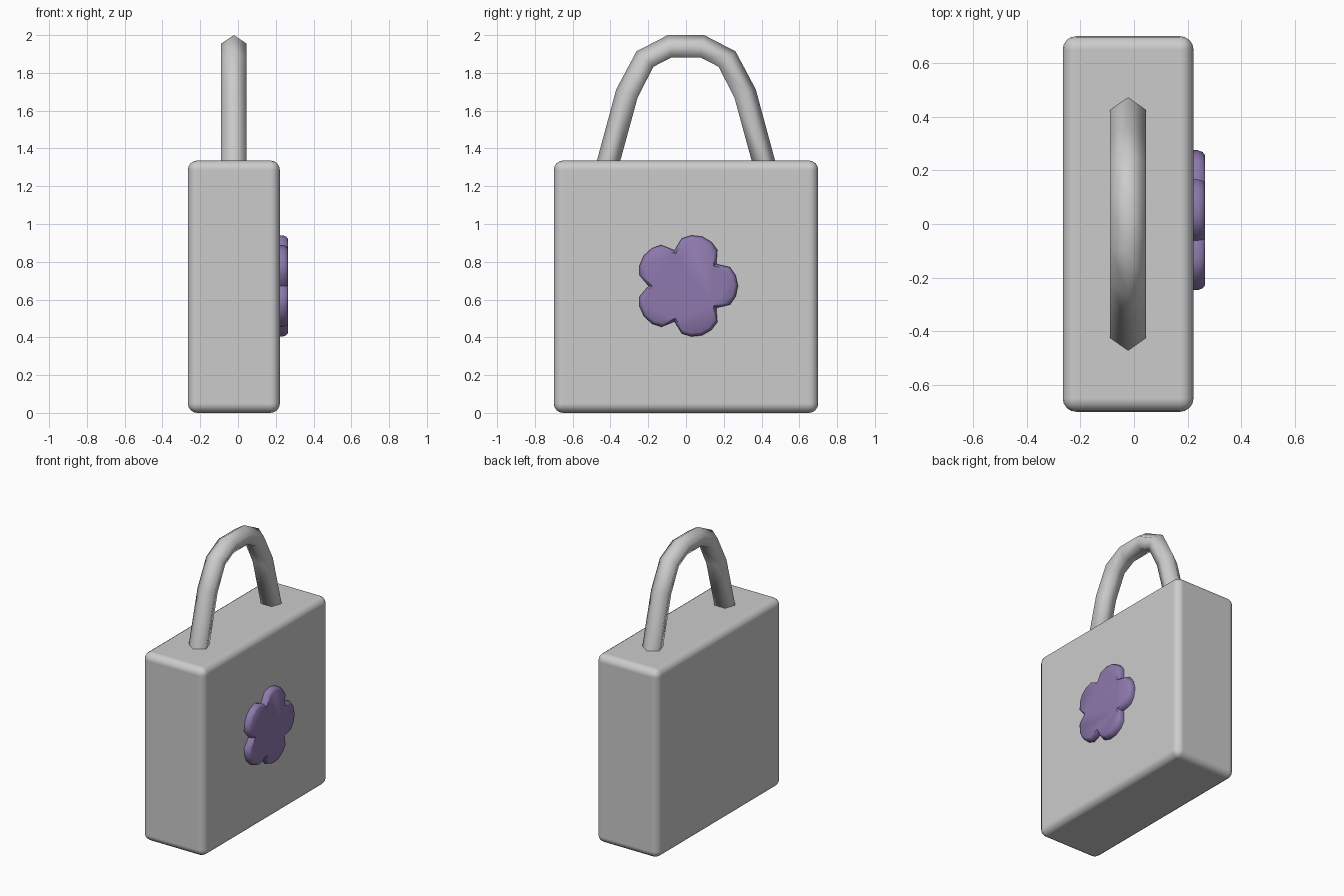
import bpy, bmesh
from math import radians, cos, sin

if "Cube" in bpy.data.objects:
    bpy.data.objects.remove(bpy.data.objects["Cube"])


def finish(name, bm, angle=40):
    bmesh.ops.recalc_face_normals(bm, faces=bm.faces)
    mesh = bpy.data.meshes.new(name)
    bm.to_mesh(mesh)
    bm.free()
    ob = bpy.data.objects.new(name, mesh)
    bpy.context.collection.objects.link(ob)
    bpy.ops.object.select_all(action='DESELECT')
    ob.select_set(True)
    bpy.context.view_layer.objects.active = ob
    bpy.ops.object.shade_smooth_by_angle(angle=radians(angle))
    return ob


def loft(rings):
    """Skin a list of equal-length rings and cap both ends."""
    bm = bmesh.new()
    loops = [[bm.verts.new(p) for p in ring] for ring in rings]
    n = len(loops[0])
    for a, b in zip(loops, loops[1:]):
        for i in range(n):
            j = (i + 1) % n
            bm.faces.new((a[i], a[j], b[j], b[i]))
    bm.faces.new(loops[0])
    bm.faces.new(loops[-1])
    return bm


# Body: rounded slab
CX = -0.022
bm = bmesh.new()
bmesh.ops.create_cube(bm, size=1)
for v in bm.verts:
    v.co = (CX + v.co.x * 0.487, v.co.y * 1.4, (v.co.z + 0.5) * 1.336)
body = finish("bag_body", bm, 180)
bev = body.modifiers.new("rounded_edges", 'BEVEL')
bev.width = 0.05
bev.segments = 4
bev.harden_normals = True

# Handle: five-sided tube, outer and inner outline points (y, z) of one half
half = [((0.473, 1.33), (0.349, 1.33)),
        ((0.369, 1.714), (0.256, 1.67)),
        ((0.262, 1.914), (0.172, 1.833)),
        ((0.096, 2.0), (0.078, 1.881))]
path = half + [tuple((-y, z) for y, z in pair) for pair in reversed(half)]
section = [(0, 0), (0.0675, 0.38), (0.042, 1), (-0.042, 1), (-0.0675, 0.38)]
rings = []
for (oy, oz), (iy, iz) in path:
    rings.append([(CX + dx, oy + (iy - oy) * t, oz + (iz - oz) * t)
                  for dx, t in section])
finish("handle", loft(rings), 80)

# Flower badge: five rounded petals with a softened front rim
petal = [(-36, 0.198), (-23, 0.253), (-12, 0.269), (0, 0.275),
         (12, 0.269), (23, 0.253)]
outline = [(radians(72 * k + a), r) for k in range(5) for a, r in petal]
rings = [[(x, (r - inset) * cos(a), 0.672 + (r - inset) * sin(a))
          for a, r in outline]
         for x, inset in ((0.215, 0), (0.238, 0), (0.256, 0.007), (0.265, 0.019))]
flower = finish("flower_badge", loft(rings), 45)
mat = bpy.data.materials.new("purple")
mat.diffuse_color = (0.27, 0.19, 0.42, 1)
mat.use_nodes = True
mat.node_tree.nodes["Principled BSDF"].inputs["Base Color"].default_value = mat.diffuse_color
flower.data.materials.append(mat)
